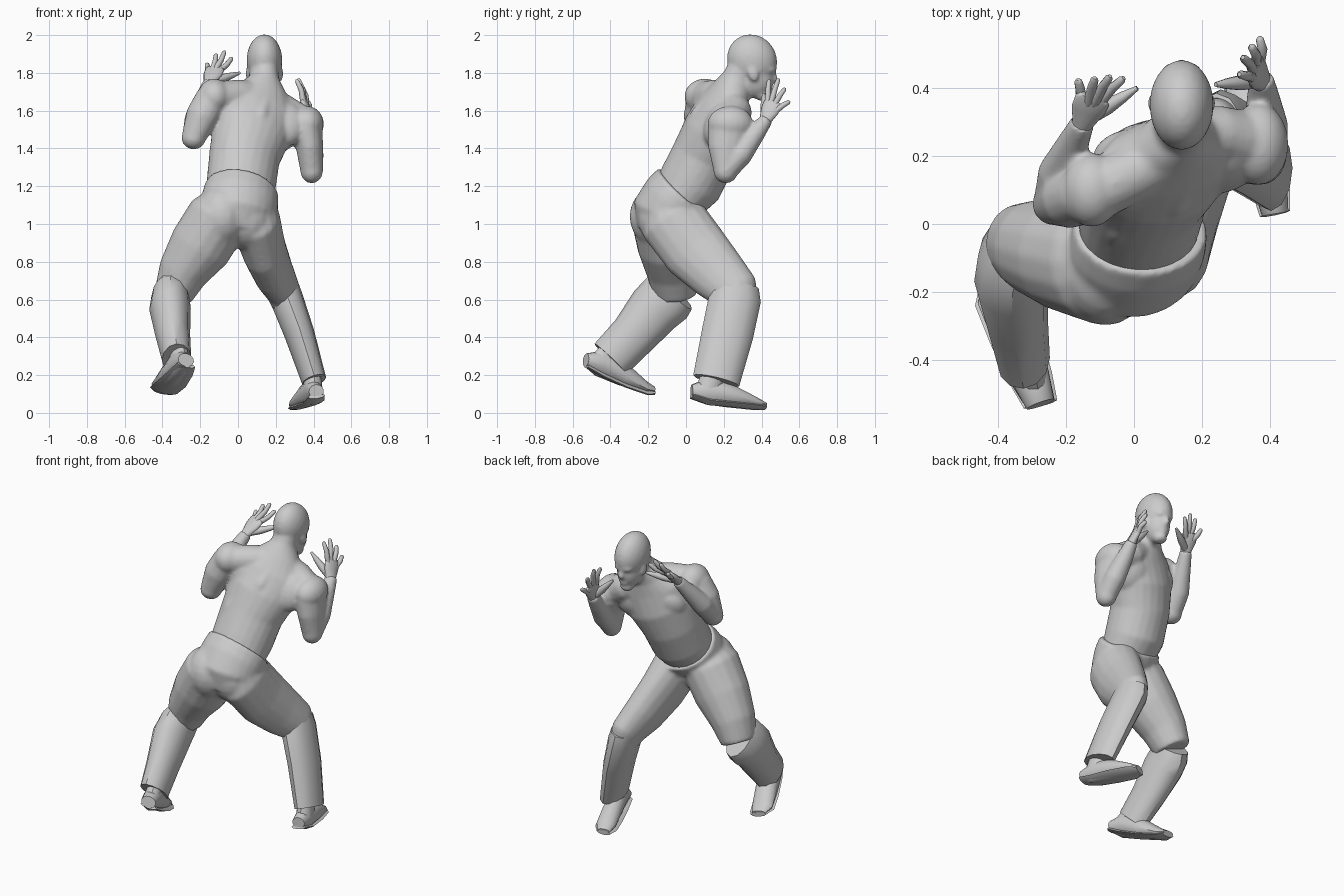
import bpy
import bmesh
from math import cos, sin, pi, radians
from mathutils import Vector, Matrix

default_cube = bpy.data.objects.get("Cube")
if default_cube:
    bpy.data.objects.remove(default_cube)

# One plain grey for the whole figure
grey = bpy.data.materials.new("plain_grey")
grey.use_nodes = True
grey.diffuse_color = (.6, .6, .6, 1)
grey.node_tree.nodes["Principled BSDF"].inputs["Base Color"].default_value = grey.diffuse_color


def loft(bm, rings, side_start=(1, 0, 0), side_end=None, segments=16):
    """Closed tube through rings of (x, y, z, half width, half depth)."""
    side_start = Vector(side_start)
    side_end = Vector(side_end) if side_end else side_start
    centres = [Vector(ring[:3]) for ring in rings]
    last = len(rings) - 1
    loops = []
    for i, ring in enumerate(rings):
        tangent = (centres[min(i + 1, last)] - centres[max(i - 1, 0)]).normalized()
        side = side_start.lerp(side_end, i / last)
        side = (side - tangent * side.dot(tangent)).normalized()
        depth = tangent.cross(side)
        loop = []
        for k in range(segments):
            angle = 2 * pi * k / segments
            offset = side * cos(angle) * ring[3] + depth * sin(angle) * ring[-1]
            loop.append(bm.verts.new(centres[i] + offset))
        loops.append(loop)
    faces = [bm.faces.new(loops[0][::-1]), bm.faces.new(loops[-1])]
    for lower, upper in zip(loops, loops[1:]):
        for k in range(segments):
            n = (k + 1) % segments
            faces.append(bm.faces.new((lower[k], lower[n], upper[n], upper[k])))
    bmesh.ops.recalc_face_normals(bm, faces=faces)


def ball(bm, centre, radii, pitch=0):
    """Stretched sphere, tipped about the x axis."""
    place = Matrix.Translation(centre) @ Matrix.Rotation(radians(pitch), 4, "X")
    bmesh.ops.create_uvsphere(bm, u_segments=20, v_segments=12, radius=1,
                              matrix=place @ Matrix.Diagonal((*radii, 1)))


def finish(bm, name, soften_steps=0, angle=40):
    """Turn the bmesh into an object, fused into one skin if softened."""
    mesh = bpy.data.meshes.new(name)
    bm.to_mesh(mesh)
    bm.free()
    mesh.materials.append(grey)
    obj = bpy.data.objects.new(name, mesh)
    bpy.context.collection.objects.link(obj)
    bpy.ops.object.select_all(action="DESELECT")
    obj.select_set(True)
    bpy.context.view_layer.objects.active = obj
    if soften_steps:
        remesh = obj.modifiers.new("fuse", "REMESH")
        remesh.mode = "VOXEL"
        remesh.voxel_size = .01
        remesh.use_smooth_shade = True
        soften = obj.modifiers.new("soften", "SMOOTH")
        soften.factor = .5
        soften.iterations = soften_steps
    else:
        bpy.ops.object.shade_smooth_by_angle(angle=radians(angle))


# Torso, leaning forward and twisting towards the shoulders
body = bmesh.new()
loft(body, [
    (.01, -.07, 1.1, .17, .14),
    (.018, .025, 1.22, .185, .172),
    (.035, .095, 1.36, .19, .17),
    (.075, .155, 1.5, .215, .162),
    (.11, .2, 1.62, .22, .125),
    (.13, .24, 1.7, .14, .1),
    (.137, .28, 1.77, .078, .088),
    (.137, .32, 1.85, .072, .09),
], (1, .33, 0), (.95, .27, -.27), segments=24)

# Chest muscles, shoulder blades and back muscles
for centre in ((.0, .185, 1.53), (.2, .225, 1.49)):
    ball(body, centre, (.125, .085, .12), -30)
for centre in ((-.02, .115, 1.61), (.24, .18, 1.53)):
    ball(body, centre, (.12, .08, .13), -25)
for shift in (-.05, .05):
    loft(body, [(-.02 + shift, -.07, 1.23, .045), (.01 + shift, -.01, 1.42, .045),
                (.07 + shift, .07, 1.58, .045), (.12 + shift, .2, 1.72, .04)])

# Shoulder girdle
loft(body, [(-.12, .09, 1.67, .085), (.0, .15, 1.68, .085), (.13, .23, 1.67, .09),
            (.25, .26, 1.59, .09), (.35, .24, 1.53, .09)], (0, 0, 1))

# Arms, with bent elbows
ball(body, (-.125, .1, 1.675), (.088, .11, .095))
loft(body, [(-.12, .1, 1.7, .075), (-.14, .09, 1.66, .088), (-.19, .075, 1.57, .088),
            (-.235, .06, 1.46, .065)])
ball(body, (-.235, .06, 1.455), (.065, .065, .06))
loft(body, [(-.235, .06, 1.46, .062), (-.22, .15, 1.56, .063), (-.15, .3, 1.75, .036)])
ball(body, (.365, .235, 1.53), (.09, .122, .095))
loft(body, [(.355, .23, 1.56, .08, .1), (.36, .23, 1.5, .088, .118),
            (.38, .215, 1.4, .072, .1), (.39, .21, 1.28, .06, .065)])
ball(body, (.39, .21, 1.28), (.06, .065, .065))
loft(body, [(.39, .21, 1.28, .06), (.39, .29, 1.37, .064), (.38, .37, 1.48, .05),
            (.375, .43, 1.56, .036)])

# Head: skull, jaw, brow, nose, lips and ears
face_x = .14
ball(body, (face_x, .35, 1.868), (.095, .13, .14), 35)
ball(body, (face_x, .365, 1.775), (.076, .1, .11), 15)
ball(body, (face_x, .405, 1.68), (.042, .045, .03))
ball(body, (face_x, .45, 1.815), (.062, .03, .02))
loft(body, [(face_x, .455, 1.82, .014), (face_x, .473, 1.765, .018), (face_x, .44, 1.745, .015)])
ball(body, (face_x, .44, 1.715), (.03, .02, .015))
for sign in (-1, 1):
    ball(body, (face_x + sign * .086, .355, 1.795), (.014, .028, .042), 15)
finish(body, "upper_body", soften_steps=8)


def hand(name, wrist, thumb, tips):
    """Flat palm with spread fingers, each slightly bent."""
    bm = bmesh.new()
    wrist, thumb = Vector(wrist), Vector(thumb)
    tips = [Vector(tip) for tip in tips]
    across = tips[0] - tips[-1]
    middle = sum(tips, Vector()) / len(tips)
    palm_end = wrist.lerp(middle, .5)
    loft(bm, [(*wrist.lerp(middle, -.15), .03, .03), (*wrist, .033, .027),
              (*wrist.lerp(middle, .28), .05, .022), (*palm_end, .052, .017),
              (*wrist.lerp(middle, .57), .042, .012)], across)
    outward = (middle - wrist).cross(across).normalized() * .008
    for tip in tips:
        knuckle = palm_end + (tip - middle) * .45
        joint = knuckle.lerp(tip, .5) + outward
        loft(bm, [(*wrist.lerp(knuckle, .7), .013), (*knuckle, .016), (*joint, .0145),
                  (*knuckle.lerp(tip, .9), .012), (*tip, .006)], across, segments=10)
    loft(bm, [(*wrist, .02), (*wrist.lerp(thumb, .45), .023), (*wrist.lerp(thumb, .75), .016),
              (*thumb, .007)], across, segments=10)
    finish(bm, name, angle=60)


hand("right_hand", (-.15, .3, 1.75), (.01, .4, 1.8),
     [(-.03, .43, 1.88), (-.07, .435, 1.915), (-.115, .43, 1.9), (-.165, .425, 1.85)])
hand("left_hand", (.375, .42, 1.55), (.24, .41, 1.69),
     [(.31, .44, 1.765), (.32, .49, 1.77), (.345, .525, 1.72), (.37, .55, 1.65)])

# Trousers: hips, buttocks and thighs
hips = bmesh.new()
loft(hips, [(-.01, -.12, .97, .13, .14), (.0, -.11, 1.06, .2, .175), (.01, -.065, 1.12, .205, .18),
            (.02, -.015, 1.175, .2, .176)], (1, .35, 0), segments=24)
for centre in ((-.085, -.135, 1.04), (.05, -.09, 1.03)):
    ball(hips, centre, (.14, .165, .17))
loft(hips, [(-.06, -.1, 1.12, .14, .12), (-.1, -.11, 1.04, .185, .168), (-.2, -.09, .88, .168),
            (-.295, -.068, .74, .14, .133), (-.345, -.055, .62, .115, .103)], (0, 1, 0))
loft(hips, [(.07, -.1, 1.1, .12, .13), (.09, -.07, 1.02, .135, .18),
            (.14, .05, .86, .117, .178), (.19, .165, .74, .105, .155),
            (.24, .255, .645, .09, .133), (.262, .265, .57, .08, .11)])
finish(hips, "trouser_hips", soften_steps=14)

# Trousers: loose lower legs with sharp hems
shins = {
    "right_trouser_leg": [(-.345, -.065, .645, .09, .135), (-.357, -.1, .61, .102, .15),
                          (-.36, -.165, .55, .11, .145), (-.345, -.28, .41, .092, .124),
                          (-.325, -.4, .285, .078, .117)],
    "left_trouser_leg": [(.242, .265, .67, .08, .12), (.255, .26, .61, .088, .138),
                         (.325, .22, .42, .08, .137), (.403, .16, .17, .066, .125)],
}
for name, rings in shins.items():
    leg = bmesh.new()
    loft(leg, rings, segments=12)
    finish(leg, name)

# Shoes: soft uppers on flat soles, heel to toe, with an ankle inside the hem
shoes = {
    "right_shoe": ((1, .3, -.25), (-.33, -.34, .38), [
        (-.275, -.53, .28, .045, .035), (-.305, -.45, .265, .058, .075),
        (-.35, -.33, .2, .068, .06), (-.395, -.22, .14, .067, .03), (-.405, -.17, .125, .045, .015)]),
    "left_shoe": ((1, .2, .15), (.385, .16, .26), [
        (.415, .03, .115, .04, .035), (.4, .12, .115, .052, .075), (.365, .24, .09, .06, .06),
        (.325, .36, .055, .058, .03), (.305, .415, .04, .037, .015)]),
}
for name, (side, ankle, rings) in shoes.items():
    shoe = bmesh.new()
    loft(shoe, rings, side, segments=12)
    sole = [(x, y, z - depth * .75, width * 1.15, .014) for x, y, z, width, depth in rings]
    loft(shoe, sole, side, segments=8)
    loft(shoe, [(*rings[1][:3], .05, .07), (*ankle, .045, .06)], side, segments=12)
    finish(shoe, name)
